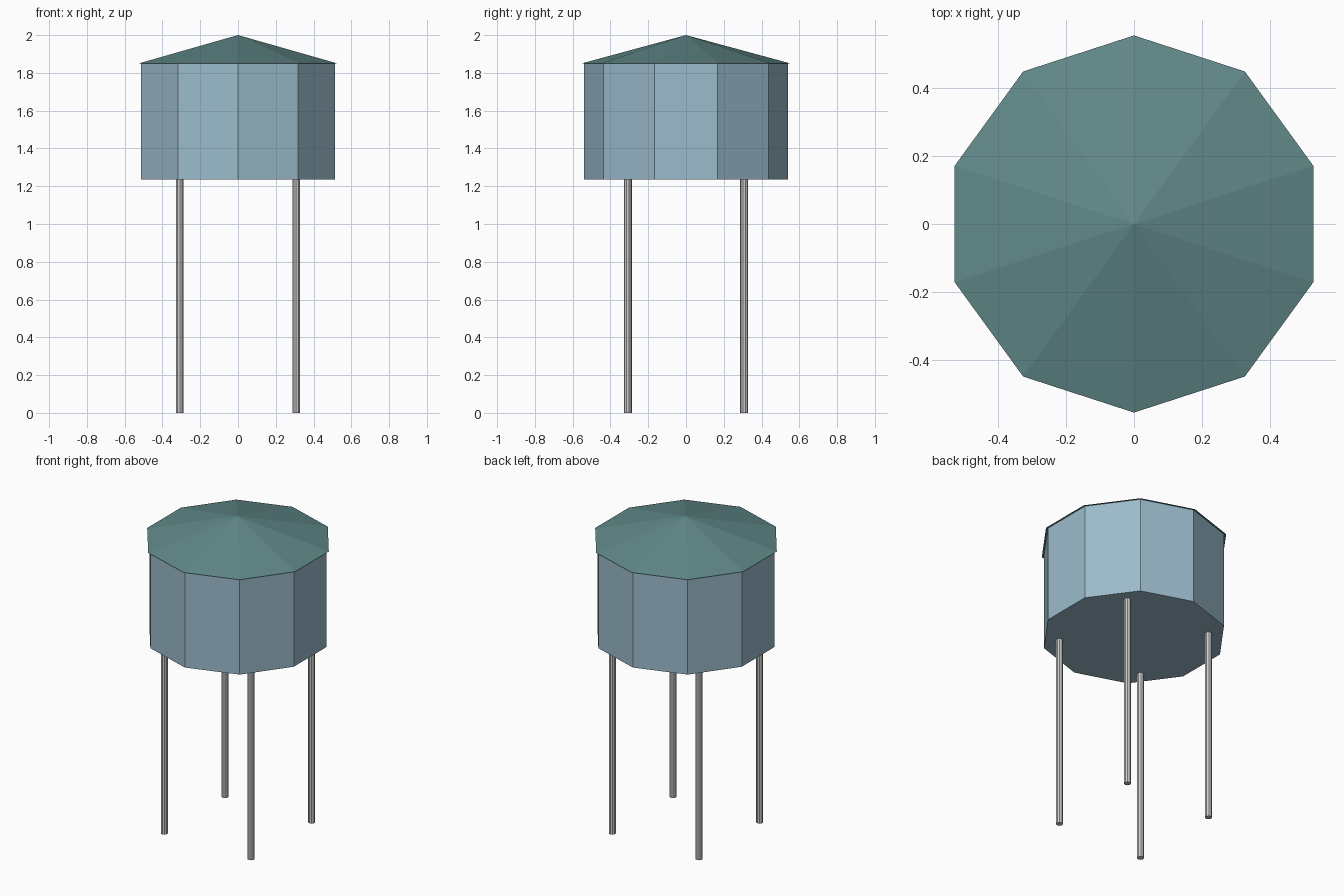
import bpy

if "Cube" in bpy.data.objects:
    bpy.data.objects.remove(bpy.data.objects["Cube"])

SIDES = 10
LEG_TOP, EAVES, APEX = 1.235, 1.85, 2.0


def material(name, rgb):
    m = bpy.data.materials.new(name)
    m.diffuse_color = (*rgb, 1)
    m.use_nodes = True
    m.node_tree.nodes["Principled BSDF"].inputs["Base Color"].default_value = m.diffuse_color
    return m


def prism(name, r_bottom, r_top, z0, z1, mat=None, x=0, y=0):
    bpy.ops.mesh.primitive_cone_add(vertices=SIDES, radius1=r_bottom, radius2=r_top,
                                    depth=z1 - z0, location=(x, y, (z0 + z1) / 2))
    ob = bpy.context.object
    ob.name = name
    if mat:
        ob.data.materials.append(mat)
    return ob


blue = material("tank_blue", (0.33, 0.50, 0.60))
green = material("roof_green", (0.12, 0.25, 0.25))

# Ten-sided tank and its shallow pointed roof with a slight overhang
prism("tank", 0.54, 0.54, LEG_TOP, EAVES, blue)
prism("roof", 0.553, 0, EAVES, APEX, green)

# Four thin legs
for side, sx in (("left", -1), ("right", 1)):
    for end, sy in (("front", -1), ("back", 1)):
        prism(f"{end}_{side}_leg", 0.021, 0.021, 0, LEG_TOP, None, 0.308 * sx, 0.308 * sy)
